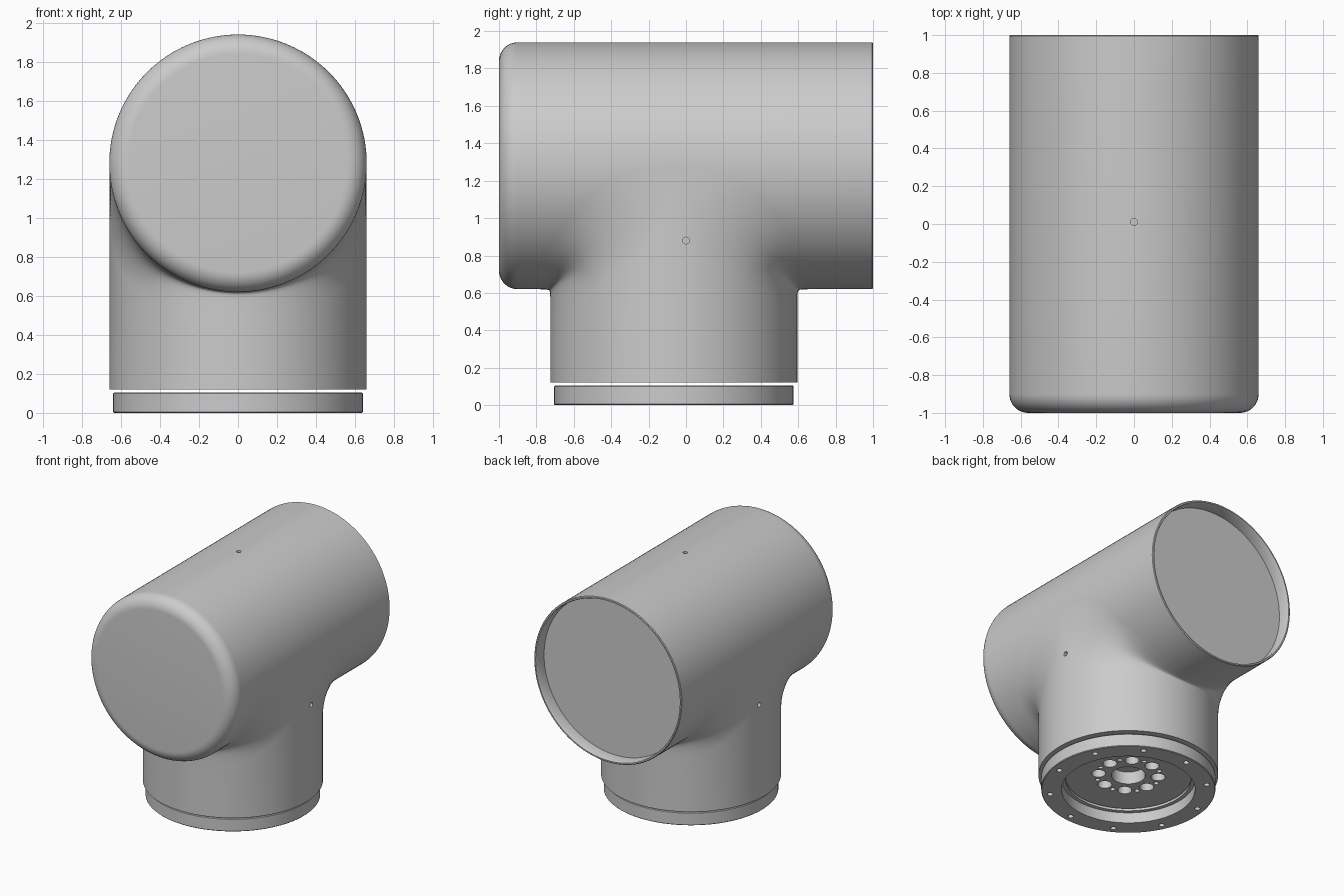
import bpy, bmesh
from math import sin, cos, pi, radians
from mathutils import Matrix, Vector

if "Cube" in bpy.data.objects:
    bpy.data.objects.remove(bpy.data.objects["Cube"])

N = 128          # sides of the pipes
R = 0.66         # pipe radius
AXIS_Z = 1.28    # height of the barrel axis
NECK_Y = -0.065  # position of the neck axis


def finish(name, bm):
    bmesh.ops.remove_doubles(bm, verts=bm.verts, dist=1e-5)
    bmesh.ops.recalc_face_normals(bm, faces=bm.faces)
    me = bpy.data.meshes.new(name)
    bm.to_mesh(me)
    bm.free()
    ob = bpy.data.objects.new(name, me)
    bpy.context.collection.objects.link(ob)
    return ob


def lathe(name, profile, matrix, closed=False):
    """Revolve (radius, height) points about z, then place with matrix."""
    bm = bmesh.new()
    rings = [[bm.verts.new(matrix @ Vector((r * cos(2 * pi * k / N), r * sin(2 * pi * k / N), h)))
              for k in range(N)] for r, h in profile]
    pairs = list(zip(rings, rings[1:])) + ([(rings[-1], rings[0])] if closed else [])
    for a, b in pairs:
        for k in range(N):
            j = (k + 1) % N
            bm.faces.new((a[k], a[j], b[j], b[k]))
    if not closed:
        bm.faces.new(rings[0])
        bm.faces.new(rings[-1])
    return finish(name, bm)


def drill(ob, holes):
    """Cut cylinders given as (centre, radius, length, axis)."""
    bm = bmesh.new()
    for centre, r, length, axis in holes:
        rot = {'z': Matrix(), 'x': Matrix.Rotation(pi / 2, 4, 'Y')}[axis]
        bmesh.ops.create_cone(bm, cap_ends=True, segments=32, radius1=r, radius2=r,
                              depth=length, matrix=Matrix.Translation(centre) @ rot)
    cutter = finish("hole_cutter", bm)
    cutter.hide_render = True
    mod = ob.modifiers.new("holes", 'BOOLEAN')
    mod.operation, mod.solver, mod.object = 'DIFFERENCE', 'EXACT', cutter
    bpy.context.view_layer.objects.active = ob
    bpy.ops.object.modifier_apply(modifier=mod.name)
    bpy.data.objects.remove(cutter)


def polar(r, deg, z):
    return (r * cos(radians(deg)), NECK_Y + r * sin(radians(deg)), z)


# Barrel: rounded closed front, shallow recess at the back
F = 0.1
arc = [(R - F + F * sin(a * pi / 20), -1 + F - F * cos(a * pi / 20)) for a in range(11)]
barrel = lathe("barrel", arc + [(R, 0.995), (R - 0.005, 1), (0.645, 1), (0.64, 0.99), (0.64, 0.9)],
               Matrix.Translation((0, 0, AXIS_Z)) @ Matrix.Rotation(-pi / 2, 4, 'X'))
drill(barrel, [((0, 0.01, AXIS_Z + R), 0.018, 0.08, 'z')])

# Neck: vertical pipe whose wall blends into the barrel, widest on the flanks
bm = bmesh.new()
STEPS = 14
columns = []
for k in range(N):
    c, s = cos(2 * pi * k / N), sin(2 * pi * k / N)
    side = 1 if s >= 0 else -1
    s = abs(s) if abs(s) > 1e-6 else 0.0
    reach = 0.79 * s ** 0.4
    w = 0.7 + 8 * s ** 8
    start, corner, end = Vector((R * s, -reach)), Vector((R * s, -R * s)), Vector((reach, -R * s))
    pts = [(R * s, 0.12 - AXIS_Z)]
    for i in range(STEPS + 1):
        t = i / STEPS
        b0, b1, b2 = (1 - t) ** 2, 2 * w * t * (1 - t), t * t
        pts.append((start * b0 + corner * b1 + end * b2) / (b0 + b1 + b2))
    columns.append([bm.verts.new((R * c, NECK_Y + side * p[0], AXIS_Z + p[1])) for p in pts])
hub = bm.verts.new((0, NECK_Y, AXIS_Z))
for k in range(N):
    a, b = columns[k], columns[(k + 1) % N]
    for i in range(STEPS + 1):
        bm.faces.new((a[i], b[i], b[i + 1], a[i + 1]))
    bm.faces.new((a[-1], b[-1], hub))
bm.faces.new([col[0] for col in columns])
neck = finish("neck", bm)

# Neck holes: central bore, ring of large and small holes, side screws
holes = [(polar(0, 0, 0.12), 0.125, 0.2, 'z')]
for k in range(8):
    holes.append((polar(0.22, 12 + 45 * k, 0.12), 0.052, 0.16, 'z'))
    holes.append((polar(0.235, 34.5 + 45 * k, 0.12), 0.018, 0.1, 'z'))
for sx in (-1, 1):
    holes.append(((sx * R, 0, 0.88), 0.018, 0.08, 'x'))
drill(neck, holes)

# Mounting flange: separate ring below the neck with ten bolt holes
flange = lathe("mounting_flange",
               [(0.49, 0), (0.635, 0), (0.64, 0.005), (0.64, 0.1), (0.635, 0.105),
                (0.46, 0.105), (0.46, 0.085), (0.49, 0.085)],
               Matrix.Translation((0, NECK_Y, 0)), closed=True)
drill(flange, [(polar(0.58, 25 + 36 * k, 0), 0.021, 0.14, 'z') for k in range(10)])

# Smooth shading with crisp rims
bpy.ops.object.select_all(action='DESELECT')
for ob in (barrel, neck, flange):
    ob.select_set(True)
bpy.context.view_layer.objects.active = barrel
bpy.ops.object.shade_smooth_by_angle(angle=radians(30))
